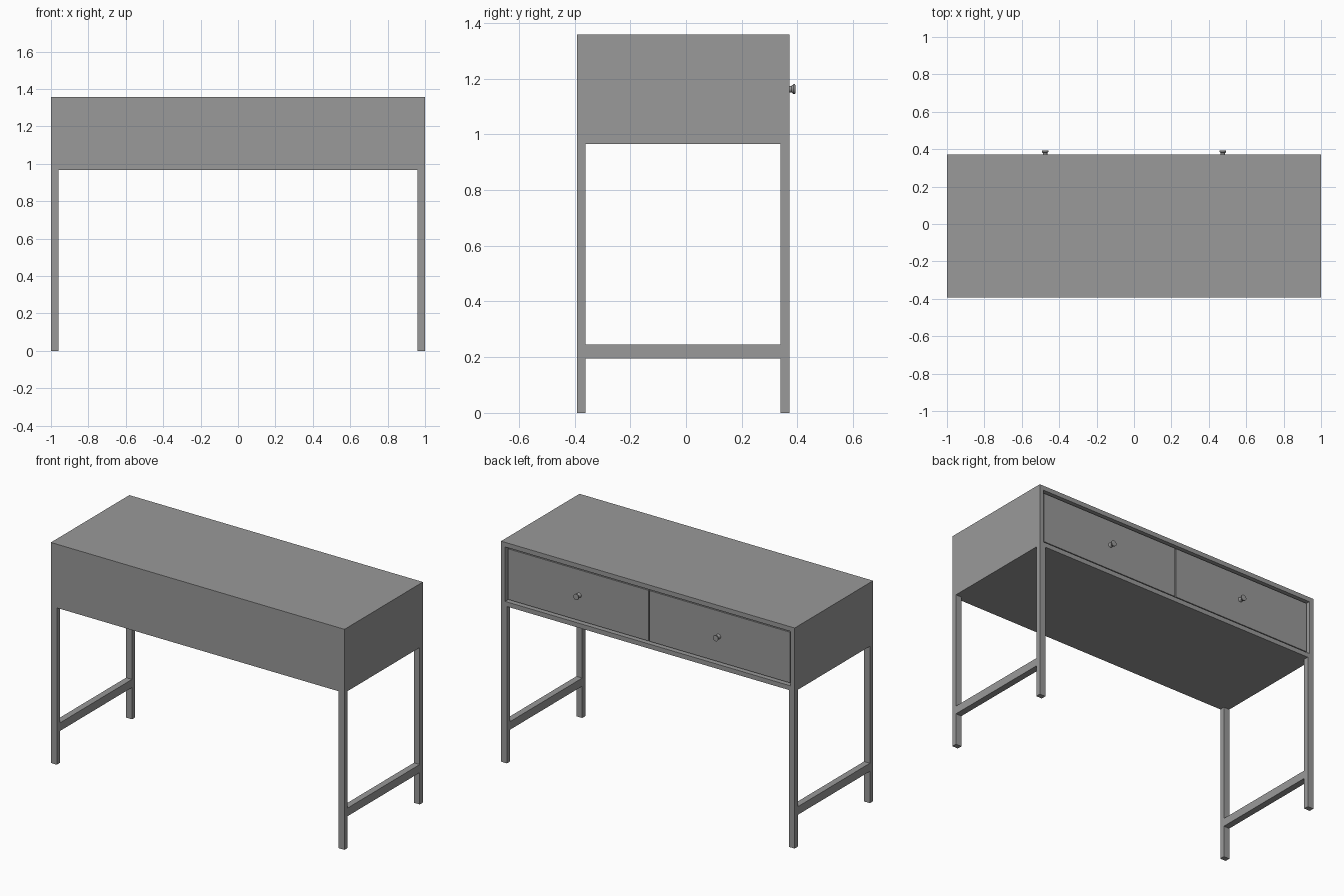
import bpy, bmesh, math
from mathutils import Matrix, Vector

cube = bpy.data.objects.get("Cube")
if cube:
    bpy.data.objects.remove(cube, do_unlink=True)

grey = bpy.data.materials.new("grey paint")
grey.use_nodes = True
colour = (0.32, 0.32, 0.32, 1)
grey.diffuse_color = colour
grey.node_tree.nodes["Principled BSDF"].inputs["Base Color"].default_value = colour

FRONT, BACK = -0.392, 0.371      # cabinet depth
BOTTOM, TOP = 0.966, 1.358       # cabinet height
BOARD = 0.04                     # board and leg thickness
RECESS, SLOT = 0.01, 0.008       # drawer set-back and gap between drawers


def finish(name, bm):
    mesh = bpy.data.meshes.new(name)
    bm.to_mesh(mesh)
    bm.free()
    mesh.materials.append(grey)
    obj = bpy.data.objects.new(name, mesh)
    bpy.context.collection.objects.link(obj)
    return obj


def box_mesh(low, high):
    low, high = Vector(low), Vector(high)
    bm = bmesh.new()
    bmesh.ops.create_cube(bm, size=1)
    bmesh.ops.scale(bm, vec=high - low, verts=bm.verts)
    bmesh.ops.translate(bm, vec=(low + high) / 2, verts=bm.verts)
    return bm


def box(name, low, high):
    return finish(name, box_mesh(low, high))


# Cabinet: a box with a deep opening for the drawers
bm = box_mesh((-1, FRONT, BOTTOM), (1, BACK, TOP))
bm.normal_update()
opening = max(bm.faces, key=lambda f: f.normal.y)
bmesh.ops.inset_individual(bm, faces=[opening], thickness=BOARD)
moved = bmesh.ops.extrude_discrete_faces(bm, faces=[opening])["faces"][0]
bmesh.ops.translate(bm, vec=(0, FRONT + BOARD - BACK, 0), verts=moved.verts)
finish("cabinet", bm)

# Knob outline: (radius, distance from the drawer)
knob_profile = [(0.015, 0), (0.012, 0.006), (0.012, 0.018), (0.018, 0.025), (0.018, 0.031), (0, 0.032)]

for side, label in ((1, "left"), (-1, "right")):
    # Drawer, set slightly back in the opening
    inner, outer = sorted((side * SLOT / 2, side * (1 - BOARD)))
    box(label + "_drawer", (inner, FRONT + 0.1, BOTTOM + BOARD),
        (outer, BACK - RECESS, TOP - BOARD))

    # Round knob
    bm = bmesh.new()
    points = [bm.verts.new((r, 0, d)) for r, d in knob_profile]
    edges = [bm.edges.new(pair) for pair in zip(points, points[1:])]
    bmesh.ops.spin(bm, geom=points + edges, axis=(0, 0, 1), cent=(0, 0, 0),
                   angle=math.tau, steps=24)
    bmesh.ops.remove_doubles(bm, verts=bm.verts, dist=0.0001)
    bmesh.ops.recalc_face_normals(bm, faces=bm.faces)
    place = Matrix.Translation((side * 0.475, BACK - RECESS, (BOTTOM + TOP) / 2))
    bm.transform(place @ Matrix.Rotation(-math.pi / 2, 4, "X"))
    knob = finish(label + "_knob", bm)
    bpy.ops.object.select_all(action="DESELECT")
    knob.select_set(True)
    bpy.context.view_layer.objects.active = knob
    bpy.ops.object.shade_smooth_by_angle(angle=math.radians(30))

    # Legs and the low rail joining them
    x0, x1 = sorted((side, side * (1 - BOARD)))
    leg = 0.031
    box(label + "_front_leg", (x0, FRONT, 0), (x1, FRONT + leg, BOTTOM))
    box(label + "_back_leg", (x0, BACK - leg, 0), (x1, BACK, BOTTOM))
    box(label + "_rail", (x0, FRONT + leg, 0.196), (x1, BACK - leg, 0.246))
